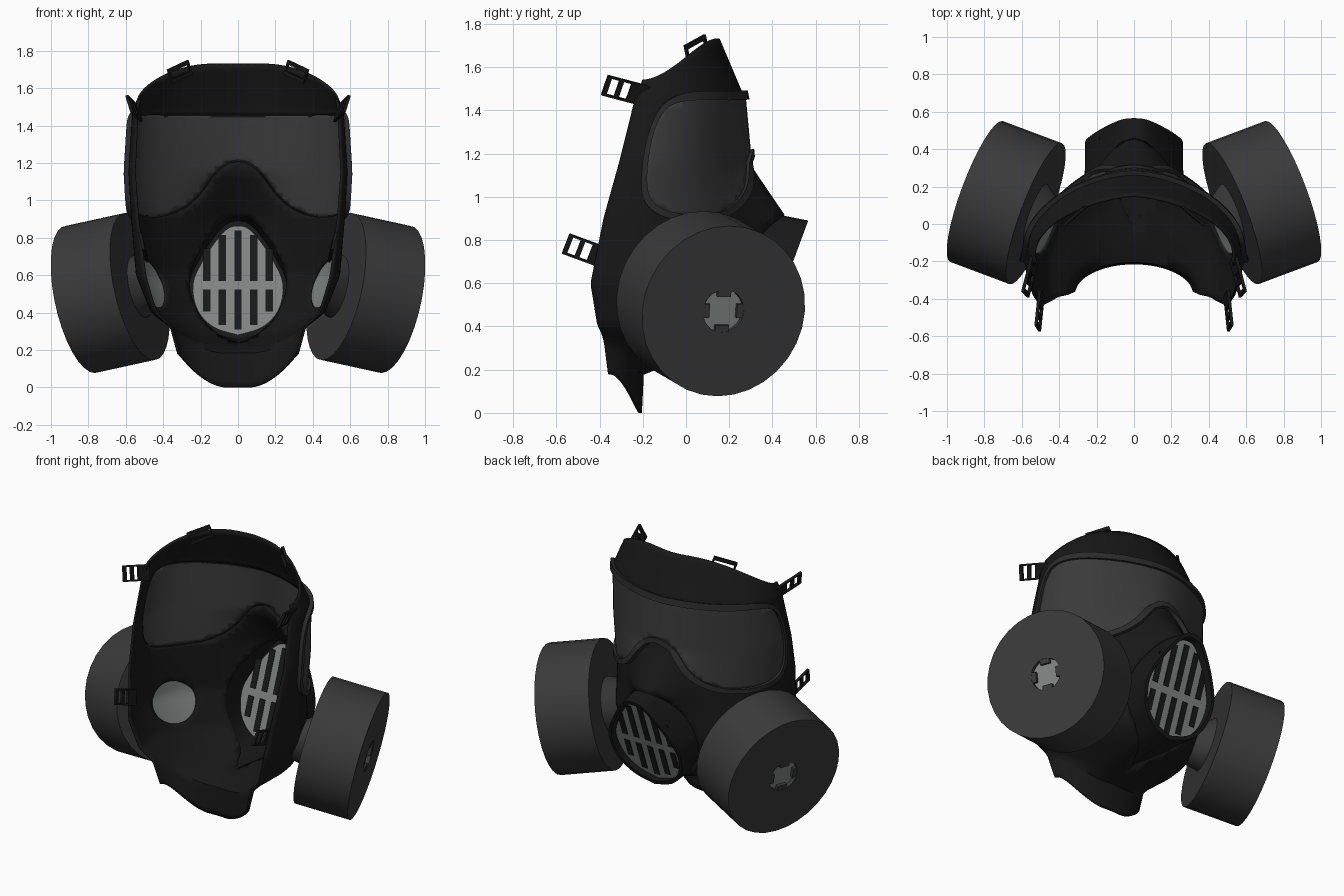
import bpy, bmesh
from math import sin, cos, radians, pi, tau, copysign
from mathutils import Vector, Matrix
from mathutils.geometry import delaunay_2d_cdt

cube = bpy.data.objects.get("Cube")
if cube:
    bpy.data.objects.remove(cube)


def material(name, r, g, b):
    m = bpy.data.materials.new(name)
    m.use_nodes = True
    m.diffuse_color = (r, g, b, 1)
    m.node_tree.nodes["Principled BSDF"].inputs["Base Color"].default_value = (r, g, b, 1)
    return m


RUBBER = material("black rubber", .009, .009, .009)
RIM = material("dark rim", .024, .024, .024)
LENS = material("grey lens", .042, .042, .042)
CASING = material("grey casing", .042, .042, .042)
METAL = material("light grey metal", .22, .23, .23)


def finish(name, bm, mat, mirror=True, thick=0, angle=35):
    """Turn a bmesh into a shaded object, mirrored across x."""
    mesh = bpy.data.meshes.new(name)
    bm.to_mesh(mesh)
    bm.free()
    mesh.materials.append(mat)
    ob = bpy.data.objects.new(name, mesh)
    bpy.context.collection.objects.link(ob)
    bpy.ops.object.select_all(action='DESELECT')
    ob.select_set(True)
    bpy.context.view_layer.objects.active = ob
    bpy.ops.object.shade_smooth_by_angle(angle=radians(angle))
    if mirror:
        ob.modifiers.new("mirror", 'MIRROR')
    if thick:
        solid = ob.modifiers.new("thickness", 'SOLIDIFY')
        solid.thickness = thick
        solid.offset = 0


def loft(name, loops, mat, closed=False, cap=False):
    """Skin a series of point loops."""
    bm = bmesh.new()
    rings = [[bm.verts.new(p) for p in loop] for loop in loops]
    n = len(rings[0])
    for a, b in zip(rings, rings[1:]):
        for i in range(n if closed else n - 1):
            j = (i + 1) % n
            bm.faces.new((a[i], a[j], b[j], b[i]))
    if cap:
        bm.faces.new(rings[-1])
    bmesh.ops.recalc_face_normals(bm, faces=bm.faces)
    finish(name, bm, mat)


def spline(pts, steps=4):
    """Smooth a control path with a Catmull-Rom curve."""
    p = [Vector(q) for q in [pts[0]] + pts + [pts[-1]]]
    out = []
    for a, b, c, d in zip(p, p[1:], p[2:], p[3:]):
        for k in range(steps):
            t = k / steps
            out.append(b + (c - a) * t / 2 + (a * 2 - b * 5 + c * 4 - d) * t * t / 2
                       + (b * 3 - a - c * 3 + d) * t ** 3 / 2)
    out.append(p[-1])
    return out


# Face shell cross-sections: height, front y, nose bulge, half width, back y,
# edge lift, sweep angle, pointedness
ROWS = [(0, -.21, 0, .32, -.36, .18, 85, 1), (.2, -.2, 0, .36, -.38, .13, 90, 1),
        (.27, .16, .02, .41, -.39, .1, 98, .95), (.35, .25, .04, .46, -.41, .06, 108, .9),
        (.6, .3, .08, .54, -.44, 0, 115, .85), (.9, .27, .19, .565, -.38, 0, 108, 1.1),
        (1.15, .26, .03, .58, -.31, 0, 106, 1.2), (1.47, .26, 0, .56, -.23, 0, 105, 1.2),
        (1.73, .15, 0, .53, -.2, -.19, 97, 1.3)]


def shell_point(u, v):
    for a, b in zip(ROWS, ROWS[1:]):
        if v <= b[0] or b is ROWS[-1]:
            t = (v - a[0]) / (b[0] - a[0])
            _, front, bulge, width, back, lift, sweep, power = [p + (q - p) * t
                                                                for p, q in zip(a, b)]
            break
    end = radians(sweep)
    turn = end * abs(u) ** (1 / power)
    depth = (front - back) / (1 - cos(end))
    x = copysign(width * sin(turn) ** power, u)
    y = front - depth * (1 - cos(turn)) + bulge * 2.718 ** -((x / .19) ** 2)
    s = min(1, max(0, (u - .12) / .88))
    return Vector((x, y, v + lift * s * s * (3 - 2 * s)))


def raised(u, v, h):
    e = .01
    du = shell_point(u + e, v) - shell_point(u - e, v)
    dv = shell_point(u, v + e) - shell_point(u, v - e)
    n = dv.cross(du).normalized()
    if u == 0:
        n.x = 0
    return shell_point(u, v) + n * h


# Outlines of the openings, in shell coordinates
lens_line = spline([(0, 1.21), (.06, 1.185), (.12, 1.11), (.18, 1.025), (.26, .96), (.37, .92),
                    (.52, .91), (.67, .93), (.77, .99), (.81, 1.1), (.82, 1.27), (.79, 1.38),
                    (.72, 1.435), (.58, 1.455), (.3, 1.455), (0, 1.455)])
grille_line = spline([(0, .89), (.05, .88), (.11, .825), (.2, .695), (.262, .55), (.235, .4),
                      (.14, .3), (0, .255)])
grille_hole = [Vector((p.x * 1.1, .57 + (p.y - .57) * 1.07)) for p in grille_line]
SEGMENTS = 32
ANGLES = [tau * i / SEGMENTS for i in range(SEGMENTS)]
port_hole = [Vector((.615 + .145 * cos(a), .54 + .145 * sin(a))) for a in ANGLES]
HOLES = [lens_line, grille_hole, port_hole]


def inside(p, poly):
    hit = False
    for a, b in zip(poly, poly[1:] + poly[:1]):
        if (a.y > p.y) != (b.y > p.y) and p.x < a.x + (b.x - a.x) * (p.y - a.y) / (b.y - a.y):
            hit = not hit
    return hit


# Triangulate the half shell around its openings
points, edges = [], []
for hole in HOLES:
    first = len(points)
    points += hole
    edges += [(first + i, first + (i + 1) % len(hole)) for i in range(len(hole))]
outline = list(points)
COLS, LEVELS = 28, 48
for i in range(COLS + 1):
    for j in range(LEVELS + 1):
        q = Vector((i / COLS, ROWS[-1][0] * j / LEVELS))
        if all((q - p).length > .012 for p in outline):
            points.append(q)
flat, _, tris, *_ = delaunay_2d_cdt(points, edges, [], 0, 1e-5)


def sheet(name, mat, keep, height, thick):
    bm = bmesh.new()
    verts = [bm.verts.new(raised(p.x, p.y, height)) for p in flat]
    for tri in tris:
        if keep(sum((flat[i] for i in tri), Vector((0, 0))) / len(tri)):
            bm.faces.new([verts[i] for i in tri])
    bmesh.ops.delete(bm, geom=[v for v in bm.verts if not v.link_faces], context='VERTS')
    bmesh.ops.recalc_face_normals(bm, faces=bm.faces)
    finish(name, bm, mat, thick=thick, angle=60)


sheet("face_shell", RUBBER, lambda c: not any(inside(c, h) for h in HOLES), 0, .012)
sheet("visor_lens", LENS, lambda c: inside(c, lens_line), .012, .008)
sheet("port_disc", METAL, lambda c: inside(c, port_hole), .004, 0)

# Raised rim around the lens
rim_loops = []
for out, h in [(-.008, 0), (-.008, .032), (.024, .032), (.024, -.004)]:
    loop = []
    for i, p in enumerate(lens_line):
        d = lens_line[min(i + 1, len(lens_line) - 1)] - lens_line[max(i - 1, 0)]
        n = Vector((d.y, -d.x)).normalized()
        if p.x == 0:
            n = Vector((0, -1 if i == 0 else 1))
        q = p + n * out
        loop.append(raised(q.x, q.y, h))
    rim_loops.append(loop)
loft("visor_rim", rim_loops, RIM)


# Front grille: sloped frame, light plate and dark slots
def slope(x, z, d):
    return Vector((x, .44 + .37 * (z - .55) + d, z))


def grille_loop(scale, d):
    return [slope(p.x * scale, .57 + (p.y - .57) * scale, d) for p in grille_line]


loft("grille_frame", [[shell_point(p.x, p.y) for p in grille_hole], grille_loop(1, 0),
                      grille_loop(.92, 0), grille_loop(.92, -.05)], RUBBER)
bm = bmesh.new()
bm.faces.new([bm.verts.new(p) for p in grille_loop(.92, -.05)])
finish("grille_plate", bm, METAL)
bm = bmesh.new()
for i in range(-2, 3):
    x, inset = i * .084, i * i * .024
    for low, high in ((.31 + inset, .525), (.57, .84 - inset)):
        corners = [(x - .02, low), (x + .02, low), (x + .02, high), (x - .02, high)]
        back, front = [[bm.verts.new(slope(a, b, d)) for a, b in corners] for d in (-.054, -.046)]
        bm.faces.new(back)
        bm.faces.new(front[::-1])
        for k in range(4):
            m = (k + 1) % 4
            bm.faces.new((back[k], front[k], front[m], back[m]))
bmesh.ops.recalc_face_normals(bm, faces=bm.faces)
finish("grille_slots", bm, RUBBER, mirror=False)

# Side filters on a tilted axis
HUB = Vector((.525, .055, .54))
AXIS = Vector((.32, .12, -.07)).normalized()
UP = (Vector((0, 0, 1)) - AXIS * AXIS.z).normalized()
SIDE = AXIS.cross(UP)


def ring(r, k):
    return [HUB + AXIS * k + (SIDE * cos(a) + UP * sin(a)) * r for a in ANGLES]


R, DEPTH = .402, .345
loft("filter_neck", [[shell_point(p.x, p.y) for p in port_hole], ring(.17, 0)], CASING, closed=True)
loft("filter_body", [ring(.16, 0), ring(R, 0), ring(R, DEPTH), ring(.1, DEPTH),
                     ring(.1, DEPTH - .03)], CASING, closed=True)
loft("filter_core", [ring(.1, DEPTH - .025), ring(.05, DEPTH - .025)], METAL, closed=True, cap=True)


def boxes(name, mat, frame, parts):
    """Oriented boxes given as centre and size pairs."""
    bm = bmesh.new()
    for centre, size in parts:
        bmesh.ops.create_cube(bm, size=1, matrix=frame @ Matrix.Translation(centre)
                              @ Matrix.Diagonal((*size, 1)))
    finish(name, bm, mat)


def frame_at(origin, a, b):
    a = Vector(a).normalized()
    c = a.cross(Vector(b)).normalized()
    return Matrix.Translation(origin) @ Matrix((a, c.cross(a), c)).transposed().to_4x4()


tabs = []
for a in (0, pi):
    tabs.append(((.085 * cos(a), 0, 0), (.035, .065, .02)))
    tabs.append(((0, .085 * cos(a), 0), (.065, .035, .02)))
boxes("filter_tabs", CASING, frame_at(HUB + AXIS * (DEPTH - .012), SIDE, UP), tabs)


# Strap buckles: a solid root followed by open slots
def buckle(name, base, along, across, root, slots, width):
    slot, bar, rail, thick = .038, .022, .01, .016
    length = root + slots * (slot + bar)
    parts = [((length / 2, s * (width - rail) / 2, 0), (length, rail, thick)) for s in (-1, 1)]
    parts.append(((root / 2, 0, 0), (root, width, thick)))
    for i in range(1, slots + 1):
        parts.append(((root + i * (slot + bar) - bar / 2, 0, 0), (bar, width, thick)))
    boxes(name, RUBBER, frame_at(base, along, across), parts)


buckle("upper_buckle", (.53, -.18, 1.465), (.05, -.19, .05), (.3, .2, .9), .09, 2, .1)
buckle("lower_buckle", (.495, -.37, .715), (.02, -.19, .07), (.2, .2, .9), .08, 2, .1)
buckle("top_buckle", (.3, .055, 1.65), (.06, -.04, .2), (.14, -.12, -.08), .02, 1, .15)
